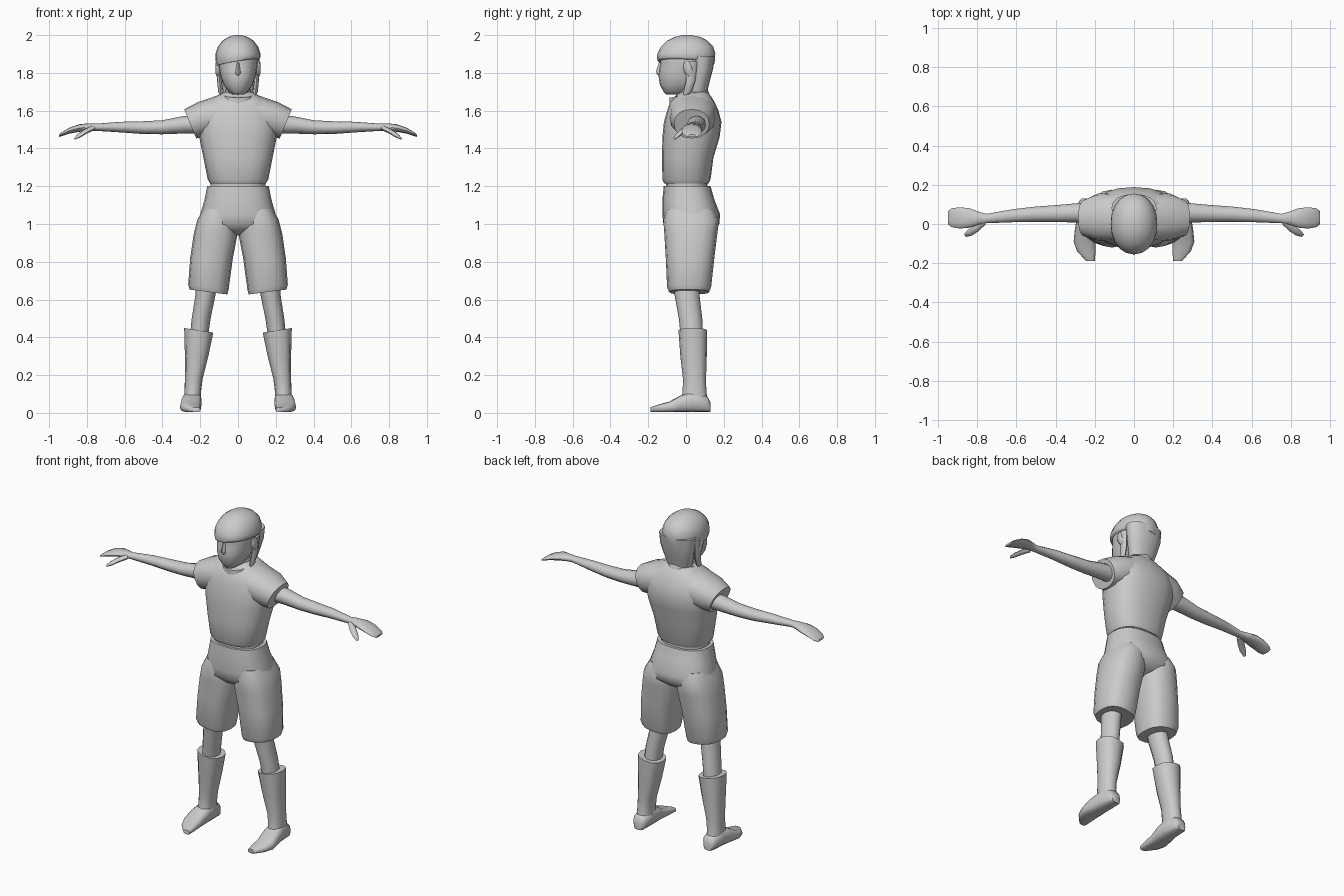
import bpy, bmesh, math
from mathutils import Vector

grey = bpy.data.materials.new("plain_grey")
grey.diffuse_color = (0.6, 0.6, 0.6, 1)


def loft(name, rings, n=16, p=1.0, mirror=False, angle=50):
    """Skin a tube through rings (centre, u axis, v axis); p < 1 makes the section squarer."""
    bm = bmesh.new()
    loops = []
    for c, u, v in rings:
        c, u, v = Vector(c), Vector(u), Vector(v)
        loop = []
        for i in range(n):
            a = 2 * math.pi * i / n
            ca, sa = math.cos(a), math.sin(a)
            ca = math.copysign(abs(ca) ** p, ca) if abs(ca) > 1e-6 else 0
            sa = math.copysign(abs(sa) ** p, sa) if abs(sa) > 1e-6 else 0
            loop.append(bm.verts.new(c + u * ca + v * sa))
        loops.append(loop)
    for a, b in zip(loops, loops[1:]):
        for i in range(n):
            j = (i + 1) % n
            bm.faces.new((a[i], a[j], b[j], b[i]))
    bm.faces.new(loops[0])
    bm.faces.new(loops[-1])
    bmesh.ops.recalc_face_normals(bm, faces=bm.faces)
    me = bpy.data.meshes.new(name)
    bm.to_mesh(me)
    bm.free()
    me.materials.append(grey)
    me.shade_smooth()
    me.set_sharp_from_angle(angle=math.radians(angle))
    ob = bpy.data.objects.new(name, me)
    bpy.context.collection.objects.link(ob)
    if mirror:
        ob.modifiers.new("mirror", "MIRROR").use_mirror_merge = False
    return ob


def level(z, rx, y0, y1, cx=0.0, tilt=0.0, lean=0.0):
    """Horizontal ring: half width, front and back y, optional tilts."""
    return ((cx, (y0 + y1) / 2, z), (rx, 0, tilt), (0, (y1 - y0) / 2, lean))


def across(x, y, z, ry, rz):
    """Ring facing along x, for arms."""
    return ((x, y, z), (0, ry, 0), (0, 0, rz))


# Shirt body, sleeves, collar
loft("shirt", [level(*r) for r in (
    (1.215, .148, -.115, .12), (1.235, .16, -.125, .13), (1.35, .183, -.127, .145),
    (1.46, .205, -.125, .178), (1.54, .215, -.117, .188), (1.60, .205, -.10, .172),
    (1.645, .17, -.085, .152), (1.68, .11, -.055, .13), (1.70, .075, -.03, .11))],
    n=20, p=.82)
loft("sleeve", [
    ((.09, .035, 1.575), (0, .125, 0), (.02, 0, .105)),
    ((.185, .035, 1.557), (0, .12, 0), (.03, 0, .087)),
    ((.253, .03, 1.53), (0, .093, 0), (.032, 0, .077))], p=.9, mirror=True)
loft("collar", [
    level(1.61, .13, -.085, .14),
    level(1.665, .10, -.088, .125, lean=.02),
    level(1.69, .088, -.088, .115, lean=.022)])

# Waist between shirt and shorts
loft("waist", [level(1.17, .145, -.105, .115), level(1.24, .145, -.105, .115)], p=.85)

# Shorts
loft("shorts_hips", [level(*r) for r in (
    (1.20, .163, -.118, .13), (1.13, .177, -.125, .15), (1.05, .20, -.125, .181),
    (1.0, .205, -.12, .176), (.96, .15, -.08, .13), (.94, .06, -.03, .06))], n=20, p=.82)
loft("shorts_leg", [
    level(1.08, .085, -.105, .15, .10),
    level(1.02, .103, -.12, .175, .113),
    level(.95, .116, -.115, .166, .118),
    level(.82, .113, -.107, .15, .14),
    level(.665, .107, -.10, .133, .157, .013),
    level(.64, .10, -.09, .123, .156, .013)], p=.8, mirror=True)

# Bare lower legs
loft("leg", [
    level(.72, .058, -.07, .07, .16),
    level(.62, .053, -.06, .072, .173),
    level(.50, .05, -.038, .086, .195),
    level(.40, .048, -.028, .09, .207)], n=12, mirror=True)

# Boots: shaft and foot
loft("boot_shaft", [
    level(.437, .077, -.04, .112, .208, .012),
    level(.30, .062, -.03, .11, .219),
    level(.18, .047, -.016, .106, .234),
    level(.11, .044, -.018, .108, .24),
    level(.05, .046, -.03, .12, .24)], n=12, p=.85, mirror=True)
loft("boot_foot", [((cx, y, .004 + h / 2), (rx, 0, 0), (0, 0, h / 2)) for y, cx, rx, h in (
    (.13, .24, .028, .05), (.112, .24, .043, .085), (.03, .242, .05, .11),
    (-.03, .247, .055, .088), (-.09, .252, .056, .055), (-.14, .243, .047, .042),
    (-.188, .222, .022, .026))], n=12, p=.65, mirror=True)

# Arms with flat hands
loft("arm", [across(*r) for r in (
    (.18, .055, 1.53, .05, .05), (.29, .057, 1.525, .049, .046), (.40, .053, 1.512, .043, .037),
    (.50, .05, 1.51, .039, .034), (.62, .042, 1.513, .033, .028), (.75, .028, 1.512, .024, .019),
    (.79, .03, 1.513, .032, .02), (.84, .031, 1.508, .05, .02), (.89, .031, 1.495, .054, .016),
    (.93, .032, 1.477, .048, .011), (.948, .032, 1.467, .034, .006))], n=12, mirror=True)
loft("thumb", [
    ((.77, .01, 1.507), (.012, .014, 0), (0, 0, .015)),
    ((.81, -.025, 1.488), (.014, .014, 0), (0, 0, .013)),
    ((.84, -.047, 1.468), (.013, .012, 0), (0, 0, .011)),
    ((.862, -.06, 1.452), (.006, .006, 0), (0, 0, .005))], n=8, mirror=True)

# Neck, head and face
loft("neck", [level(1.62, .075, -.05, .10), level(1.76, .06, -.05, .10)])
loft("head", [level(*r) for r in (
    (1.685, .028, -.105, -.02), (1.70, .05, -.118, .03), (1.735, .076, -.138, .07),
    (1.78, .093, -.145, .11), (1.82, .10, -.142, .135), (1.85, .105, -.135, .14),
    (1.90, .108, -.14, .145), (1.95, .09, -.10, .12))], n=20, p=.9, angle=60)
loft("nose", [
    level(1.855, .007, -.143, -.11), level(1.81, .014, -.158, -.11),
    level(1.795, .016, -.155, -.11), level(1.785, .008, -.144, -.11)], n=8)
loft("ear", [
    ((.09, .0, 1.82), (0, .015, .006), (0, -.01, .035)),
    ((.113, .012, 1.823), (0, .02, .008), (0, -.012, .042)),
    ((.118, .016, 1.825), (0, .013, .005), (0, -.007, .03))], n=10, mirror=True)

# Hair: fringed cap, back and side locks
loft("hair_cap", [level(*r) for r in (
    (1.855, .114, -.15, .15, 0, .018, -.008), (1.875, .119, -.155, .154, 0, .008, -.004),
    (1.905, .118, -.15, .155), (1.94, .106, -.132, .143), (1.97, .083, -.10, .115),
    (1.99, .052, -.06, .078), (2.0, .018, -.018, .03))], n=20, p=.95, angle=60)
loft("hair_back", [level(*r) for r in (
    (1.70, .078, .01, .112), (1.76, .095, .02, .127), (1.82, .109, .025, .143),
    (1.89, .115, .01, .153))], p=.9)
loft("hair_lock", [
    level(1.86, .012, .0, .06, .105), level(1.76, .013, .0, .05, .098),
    level(1.70, .012, -.012, .03, .093), level(1.675, .004, -.012, .006, .09)],
    n=8, mirror=True)
